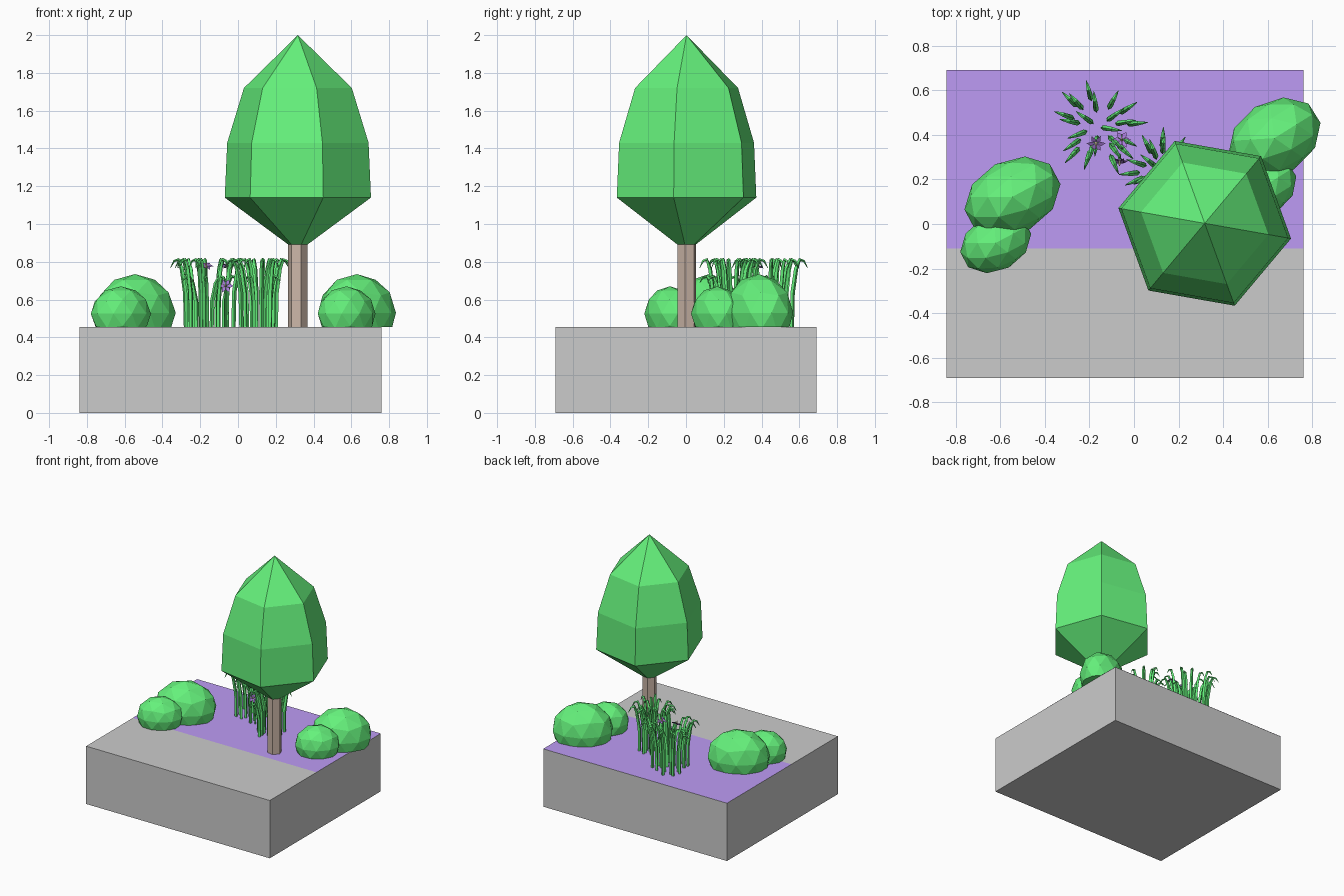
import bpy, bmesh, math, random
from mathutils import Matrix, Vector

if "Cube" in bpy.data.objects:
    bpy.data.objects.remove(bpy.data.objects["Cube"])

random.seed(4)
TOP = 0.455


def material(name, rgb):
    m = bpy.data.materials.new(name)
    m.diffuse_color = (*rgb, 1)
    m.use_nodes = True
    m.node_tree.nodes["Principled BSDF"].inputs["Base Color"].default_value = m.diffuse_color
    return m


GREEN = material("leaf_green", (0.13, 0.88, 0.20))
PURPLE = material("purple", (0.51, 0.33, 0.91))
VIOLET = material("violet", (0.40, 0.20, 0.70))
BROWN = material("bark", (0.60, 0.47, 0.39))
CREAM = material("cream", (0.95, 0.85, 0.55))


def finish(name, bm, mat=None):
    bmesh.ops.recalc_face_normals(bm, faces=bm.faces)
    me = bpy.data.meshes.new(name)
    bm.to_mesh(me)
    bm.free()
    ob = bpy.data.objects.new(name, me)
    bpy.context.collection.objects.link(ob)
    if mat:
        me.materials.append(mat)
    return ob


def lathe(name, profile, mat, x, y, sides=6, turn=-10):
    """Stack of n-sided rings (radius, z); radius 0 makes an apex."""
    bm = bmesh.new()
    rings = []
    for r, z in profile:
        angles = [math.radians(turn + 360 * k / sides) for k in range(sides)]
        rings.append([bm.verts.new((x + r * math.cos(a), y + r * math.sin(a), z)) for a in angles])
    for lo, hi in zip(rings, rings[1:]):
        for k in range(sides):
            j = (k + 1) % sides
            bm.faces.new((lo[k], lo[j], hi[j], hi[k]))
    bm.faces.new(rings[0][::-1])
    bm.faces.new(rings[-1])
    bmesh.ops.remove_doubles(bm, verts=bm.verts, dist=1e-5)
    return finish(name, bm, mat)


# Plinth and the purple bed on the back part of its top
bm = bmesh.new()
bmesh.ops.create_cube(bm, size=1, matrix=Matrix.Translation((-0.04, 0, TOP / 2)) @ Matrix.Diagonal((1.6, 1.38, TOP, 1)))
finish("plinth", bm)
bm = bmesh.new()
bmesh.ops.create_grid(bm, x_segments=1, y_segments=1, size=0.5,
                      matrix=Matrix.Translation((-0.04, 0.29, TOP + 0.001)) @ Matrix.Diagonal((1.6, 0.8, 1, 1)))
finish("flower_bed", bm, PURPLE)

# Tree
lathe("tree_trunk", [(0.052, TOP), (0.052, 0.90)], BROWN, 0.317, 0.003)
lathe("tree_crown", [(0.05, 0.89), (0.393, 1.14), (0.38, 1.43), (0.29, 1.72), (0, 2.0)], GREEN, 0.317, 0.003)


# Bushes: squashed icospheres cut flat at the ground
def bush(name, x, y, z, a, b, c, turn):
    bm = bmesh.new()
    mat = Matrix.Translation((x, y, z)) @ Matrix.Rotation(math.radians(turn), 4, "Z") @ Matrix.Diagonal((a, b, c, 1))
    bmesh.ops.create_icosphere(bm, subdivisions=2, radius=1, matrix=mat)
    cut = bmesh.ops.bisect_plane(bm, geom=bm.verts[:] + bm.edges[:] + bm.faces[:],
                                 plane_co=(0, 0, TOP), plane_no=(0, 0, 1), clear_inner=True)
    bmesh.ops.holes_fill(bm, edges=[e for e in cut["geom_cut"] if isinstance(e, bmesh.types.BMEdge)])
    finish(name, bm, GREEN)


bush("left_large_bush", -0.545, 0.122, 0.53, 0.228, 0.165, 0.205, 28)
bush("left_small_bush", -0.62, -0.085, 0.525, 0.168, 0.125, 0.145, 28)
bush("right_large_bush", 0.63, 0.385, 0.53, 0.222, 0.165, 0.205, 32)
bush("right_small_bush", 0.575, 0.165, 0.525, 0.163, 0.128, 0.145, 32)


# Grass: tapered four-sided blades that bend outward at the tip
def strands(name, paths, mat, depth):
    cu = bpy.data.curves.new(name, "CURVE")
    cu.dimensions = "3D"
    cu.bevel_depth, cu.bevel_resolution, cu.use_fill_caps = depth, 0, True
    for pts in paths:
        s = cu.splines.new("POLY")
        s.points.add(len(pts) - 1)
        s.use_smooth = False
        for p, (co, r) in zip(s.points, pts):
            p.co = (*co, 1)
            p.radius = r
    ob = bpy.data.objects.new(name, cu)
    cu.materials.append(mat)
    bpy.context.collection.objects.link(ob)
    bpy.context.view_layer.objects.active = ob
    bpy.ops.object.select_all(action="DESELECT")
    ob.select_set(True)
    bpy.ops.object.convert(target="MESH")


# outward offset, height fraction, thickness along one blade
BLADE = [(0, 0, 0.9), (0.003, 0.5, 1.0), (0.022, 0.85, 0.95), (0.042, 0.99, 0.8), (0.065, 0.97, 0.5), (0.085, 0.87, 0.12)]


def grass(name, cx, cy, radius, count):
    paths = []
    for i in range(count):
        a = i * 2.39996 + random.uniform(-0.3, 0.3)
        r = radius * math.sqrt((i + 0.5) / count)
        out = Vector((math.cos(a), math.sin(a), 0))
        h = random.choice((0.27, 0.36, 0.36, 0.36))
        paths.append([(Vector((cx, cy, TOP + h * f)) + out * (r + d), t) for d, f, t in BLADE])
    strands(name, paths, GREEN, 0.012)


grass("grass_clump_left", -0.16, 0.435, 0.145, 24)
grass("grass_clump_right", 0.12, 0.24, 0.11, 20)


# Flowers: six pointed petals round a pale centre, on thin stems
def flower(n, pos, tilt):
    pos = Vector(pos)
    frame = Matrix.Translation(pos) @ Matrix.Rotation(tilt, 4, "X")
    bm = bmesh.new()
    for k in range(6):
        turn = frame @ Matrix.Rotation(k * math.pi / 3, 4, "Z")
        pts = [(0, 0, 0), (0.022, 0.011, 0.014), (0.042, 0, 0.006), (0.022, -0.011, 0.014), (0.022, 0, 0.004)]
        v = [bm.verts.new(turn @ Vector(p)) for p in pts]
        for i, j in ((0, 1), (1, 2), (2, 3), (3, 0)):
            bm.faces.new((v[i], v[j], v[4]))
        bm.faces.new(v[:4][::-1])
    finish(f"flower_petals_{n}", bm, VIOLET)
    bm = bmesh.new()
    bmesh.ops.create_cone(bm, segments=5, radius1=0.007, radius2=0.003, depth=0.03, cap_ends=True,
                          matrix=frame @ Matrix.Translation((0, 0, 0.015)))
    finish(f"flower_centre_{n}", bm, CREAM)
    strands(f"flower_stem_{n}", [[((pos.x, pos.y + 0.02, TOP), 1), (pos, 0.8)]], GREEN, 0.007)


flower(1, (-0.17, 0.365, 0.77), 0.5)
flower(2, (-0.055, 0.375, 0.77), -0.3)
flower(3, (-0.065, 0.29, 0.67), 1.3)
